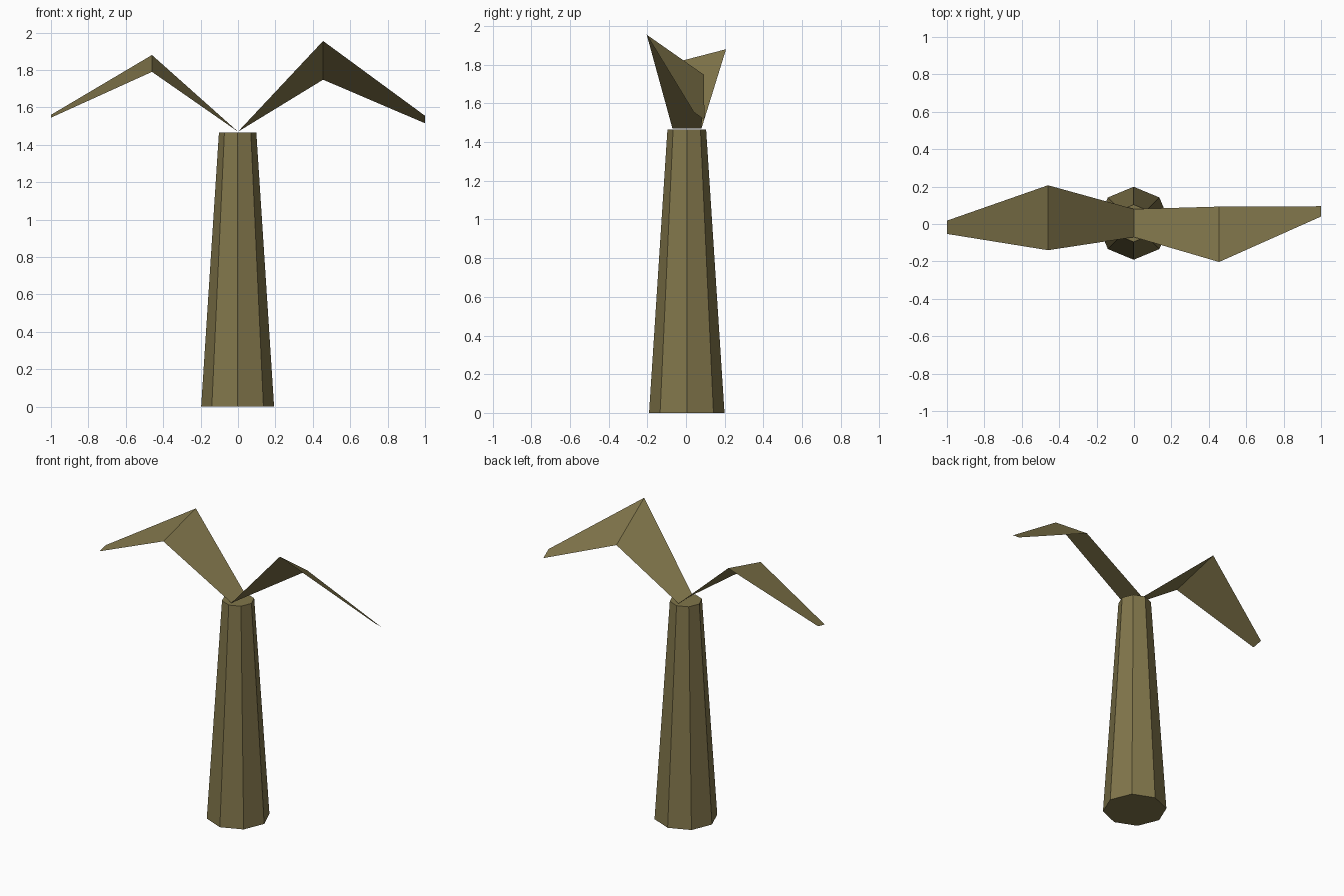
import bpy, bmesh, math

if "Cube" in bpy.data.objects:
    bpy.data.objects.remove(bpy.data.objects["Cube"])

bark = bpy.data.materials.new("olive_brown")
bark.diffuse_color = (0.22, 0.18, 0.07, 1)
bark.use_nodes = True
bark.node_tree.nodes["Principled BSDF"].inputs["Base Color"].default_value = bark.diffuse_color


def finish(name, bm):
    mesh = bpy.data.meshes.new(name)
    bm.to_mesh(mesh)
    bm.free()
    mesh.materials.append(bark)
    obj = bpy.data.objects.new(name, mesh)
    bpy.context.collection.objects.link(obj)
    return obj


# Tapered eight-sided trunk with corners on the axes
HEIGHT = 1.465
bm = bmesh.new()
bmesh.ops.create_cone(bm, cap_ends=True, segments=8,
                      radius1=0.195, radius2=0.1, depth=HEIGHT)
bmesh.ops.translate(bm, verts=bm.verts, vec=(-0.002, 0.004, HEIGHT / 2))
finish("trunk", bm)


def leaf(name, sections):
    """Thin folded blade: each section is x, (front y, z), (back y, z)."""
    bm = bmesh.new()
    rows = [(bm.verts.new((x, *front)), bm.verts.new((x, *back)))
            for x, front, back in sections]
    for (a, b), (c, d) in zip(rows, rows[1:]):
        bm.faces.new((a, c, d, b))
    bm.normal_update()
    for f in bm.faces:
        if f.normal.z < 0:
            f.normal_flip()
    return finish(name, bm)


# Two drooping leaves, from the trunk top over a fold to the tip
root = (0, (-0.07, 1.47), (0.08, 1.47))
leaf("left_leaf", [root,
                   (-0.46, (-0.14, 1.79), (0.207, 1.88)),
                   (-1.0, (-0.053, 1.545), (0.018, 1.56))])
leaf("right_leaf", [root,
                    (0.455, (-0.203, 1.955), (0.093, 1.748)),
                    (1.0, (0.04, 1.555), (0.095, 1.515))])
